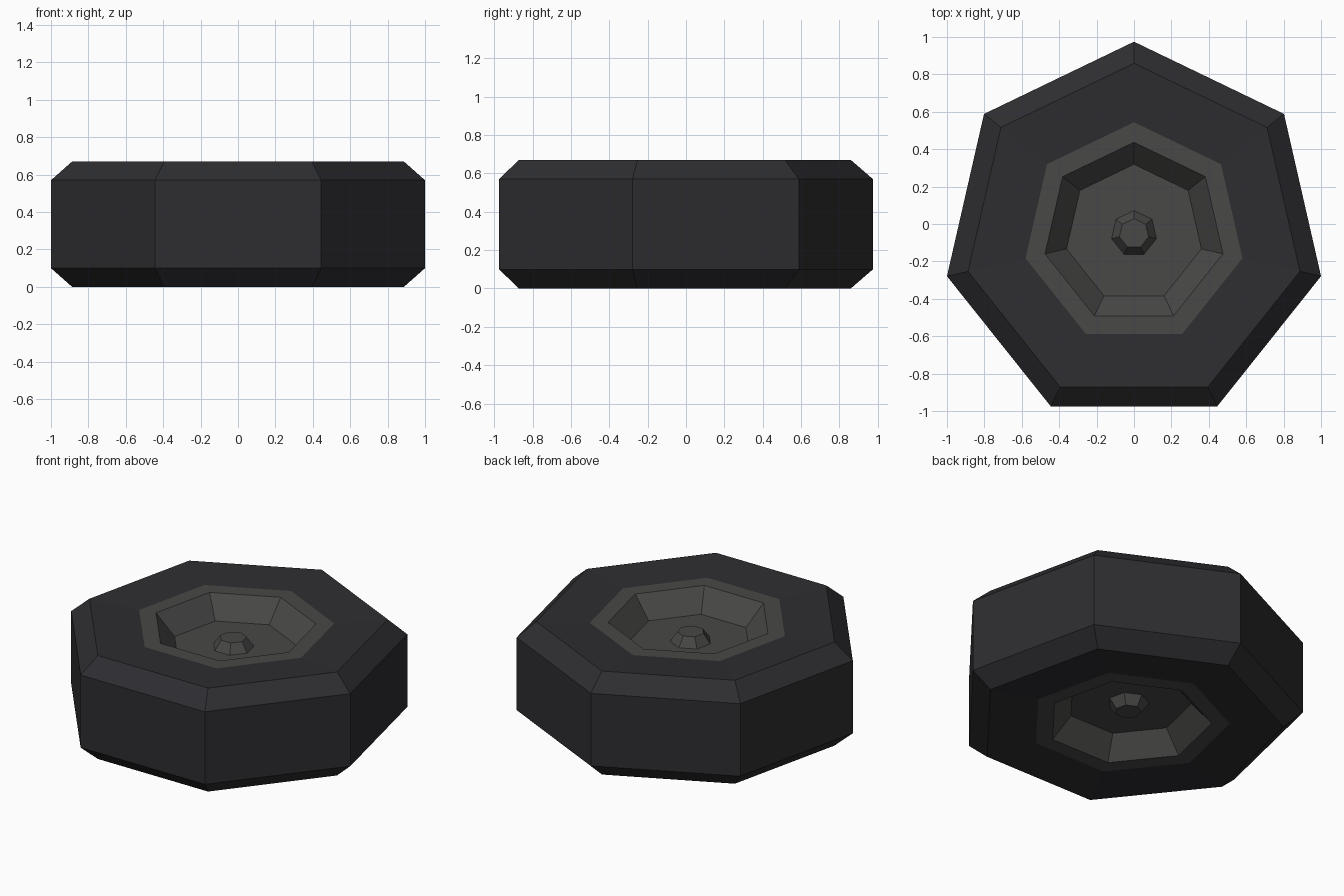
import bpy, bmesh, math

if "Cube" in bpy.data.objects:
    bpy.data.objects.remove(bpy.data.objects["Cube"])

SIDES = 7
R = 1.0257        # corner radius giving a width of 2
CY = -0.051       # centres the heptagon's bounds on y = 0
H = 0.67


def material(name, color):
    m = bpy.data.materials.new(name)
    m.diffuse_color = color
    m.use_nodes = True
    m.node_tree.nodes["Principled BSDF"].inputs["Base Color"].default_value = m.diffuse_color
    return m


def lathe(name, profile, mat, cap_end=False):
    """Sweep (radius, z) points around the seven-sided axle."""
    bm = bmesh.new()
    rings = []
    for r, z in profile:
        ring = []
        for i in range(SIDES):
            a = math.pi / 2 + i * math.tau / SIDES
            ring.append(bm.verts.new((r * math.cos(a), CY + r * math.sin(a), z)))
        rings.append(ring)
    for lo, hi in zip(rings, rings[1:]):
        for i in range(SIDES):
            j = (i + 1) % SIDES
            bm.faces.new((lo[i], lo[j], hi[j], hi[i]))
    if cap_end:
        bm.faces.new(rings[-1])
    me = bpy.data.meshes.new(name)
    bm.to_mesh(me)
    bm.free()
    me.materials.append(mat)
    ob = bpy.data.objects.new(name, me)
    bpy.context.collection.objects.link(ob)
    return ob


rubber = material("rubber", (0.027, 0.027, 0.031, 1))
metal = material("metal", (0.065, 0.065, 0.063, 1))

# Tyre: bevelled tread with sidewalls sloping slightly in to the rim
upper = [(R, H - 0.10), (0.91, H), (0.595, 0.653)]
lower = [(r, H - z) for r, z in reversed(upper)]
lathe("tyre", lower + upper, rubber)

# Wheel dishes: flat rim, sunken bowl and raised hub on both sides
dish = [(0.595, 0.653), (0.488, 0.653), (0.37, 0.52), (0.123, 0.52), (0.08, 0.58)]
lathe("top_wheel_dish", dish, metal, cap_end=True)
bottom = lathe("bottom_wheel_dish", [(r, H - z) for r, z in dish], metal, cap_end=True)
bottom.data.flip_normals()
